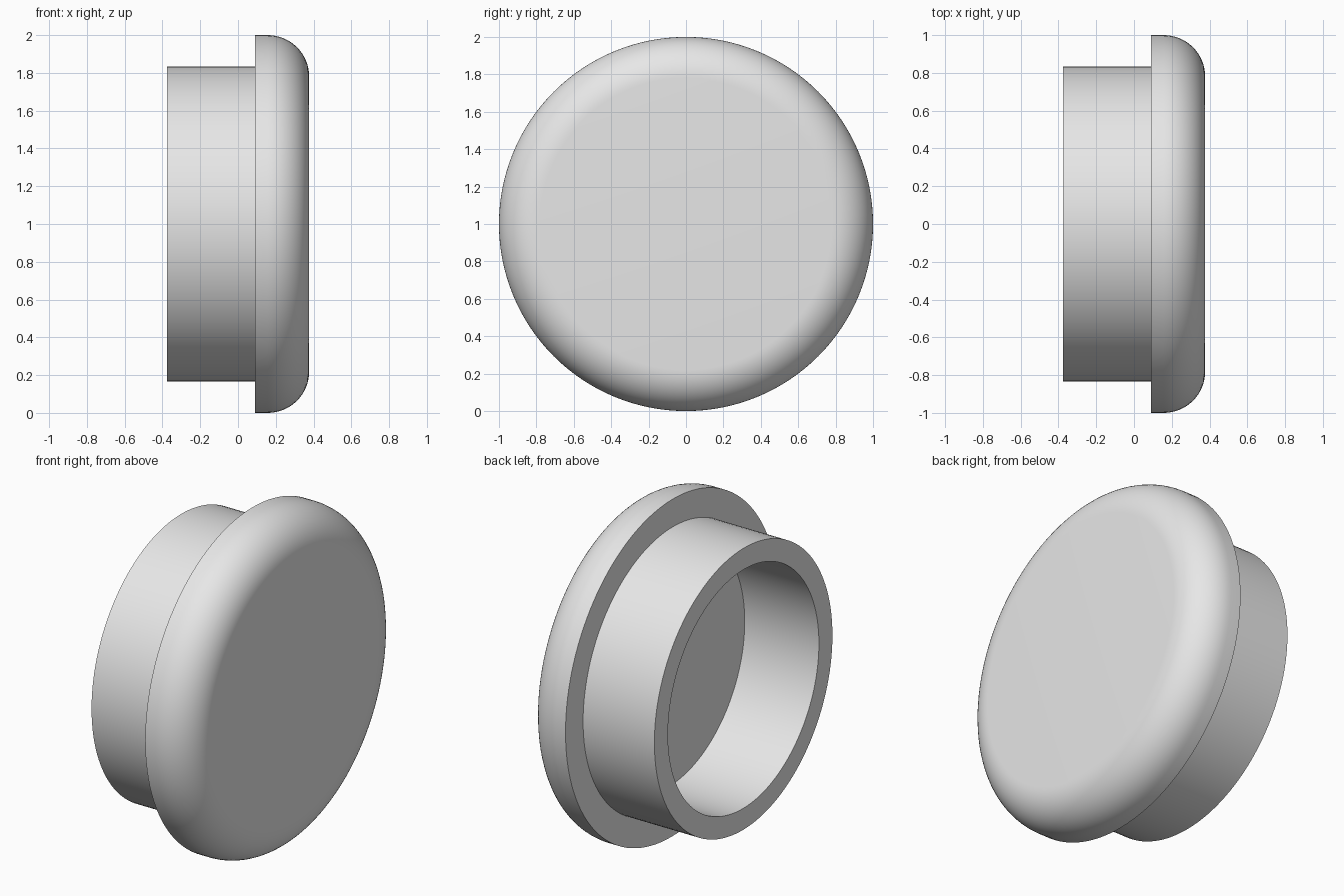
import bpy
import math

cube = bpy.data.objects.get("Cube")
if cube:
    bpy.data.objects.remove(cube, do_unlink=True)

# Plain grey material
grey = bpy.data.materials.new("light grey")
grey.use_nodes = True
colour = (0.8, 0.8, 0.8, 1)
grey.diffuse_color = colour
grey.node_tree.nodes["Principled BSDF"].inputs["Base Color"].default_value = colour

SEGMENTS = 128
BACK, SHOULDER, FLOOR, FACE = -0.377, 0.091, 0.11, 0.377
BORE, SLEEVE, RIM, ROUND = 0.708, 0.835, 1.0, 0.22


def lathe(name, profile):
    """Revolve (x, radius) points about the x axis and cap both ends."""
    n = SEGMENTS
    verts = []
    for x, r in profile:
        for i in range(n):
            a = math.tau * i / n
            verts.append((x, r * math.cos(a), RIM + r * math.sin(a)))
    faces = []
    for k in range(len(profile) - 1):
        for i in range(n):
            j = (i + 1) % n
            faces.append((k * n + i, (k + 1) * n + i, (k + 1) * n + j, k * n + j))
    last = (len(profile) - 1) * n
    faces.append(tuple(range(n)))
    faces.append(tuple(last + i for i in reversed(range(n))))
    mesh = bpy.data.meshes.new(name)
    mesh.from_pydata(verts, [], faces)
    mesh.materials.append(grey)
    obj = bpy.data.objects.new(name, mesh)
    bpy.context.collection.objects.link(obj)
    return obj


# Bore floor, hollow sleeve, flange shoulder, then the rounded outer face
profile = [(FLOOR, BORE), (BACK, BORE), (BACK, SLEEVE), (SHOULDER, SLEEVE), (SHOULDER, RIM)]
STEPS = 16
for s in range(STEPS + 1):
    a = math.pi / 2 * s / STEPS
    profile.append((FACE - ROUND + ROUND * math.sin(a), RIM - ROUND + ROUND * math.cos(a)))
plug = lathe("flanged_plug", profile)

# Consistent outward normals and smooth curves with crisp edges
bpy.ops.object.select_all(action="DESELECT")
plug.select_set(True)
bpy.context.view_layer.objects.active = plug
bpy.ops.object.mode_set(mode="EDIT")
bpy.ops.mesh.select_all(action="SELECT")
bpy.ops.mesh.normals_make_consistent(inside=False)
bpy.ops.object.mode_set(mode="OBJECT")
bpy.ops.object.shade_smooth_by_angle(angle=math.radians(30))
